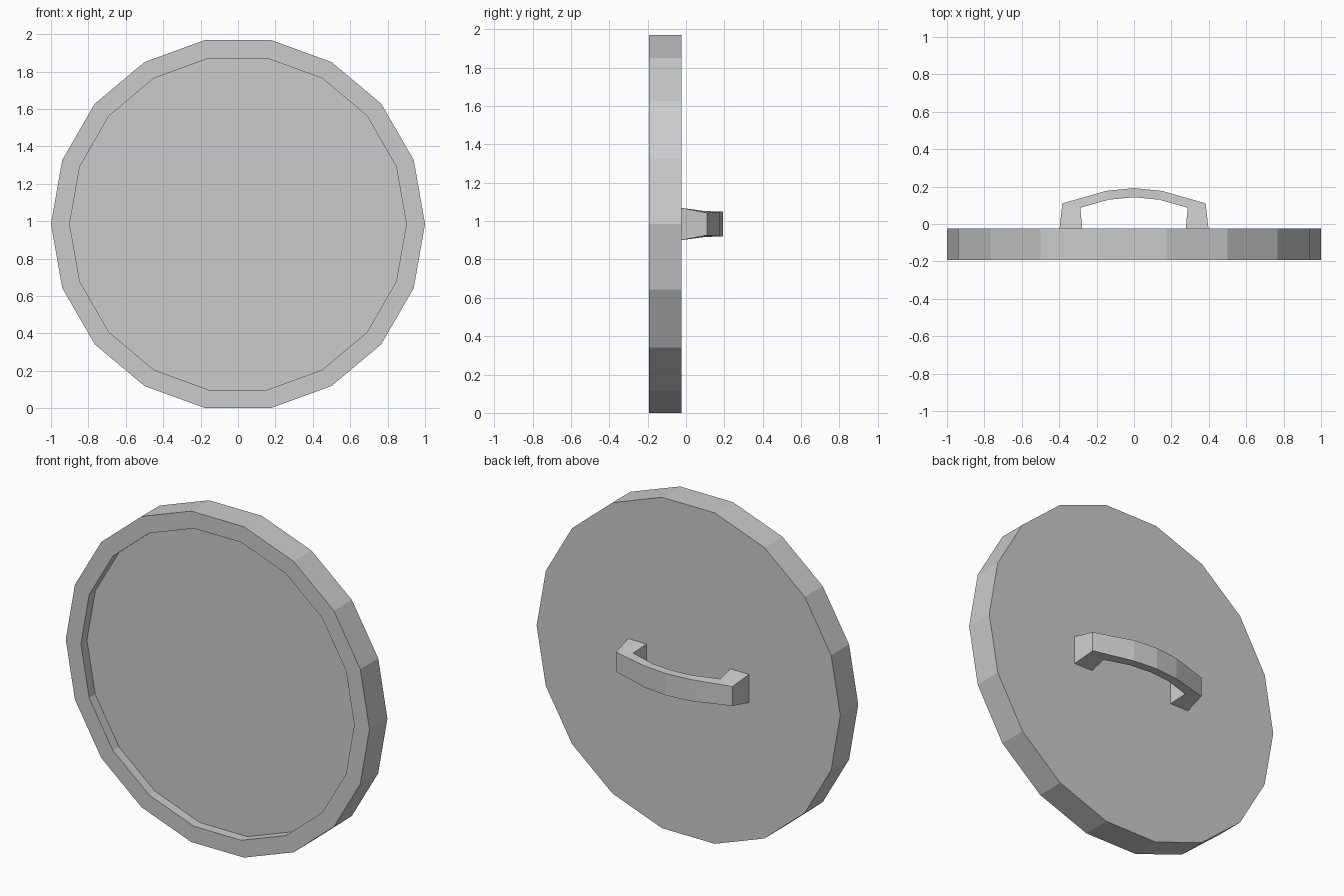
import bpy, bmesh, math

if "Cube" in bpy.data.objects:
    bpy.data.objects.remove(bpy.data.objects["Cube"])

CZ = math.sin(math.radians(80))   # disc centre height for an 18-gon of radius 1
SIDES = 18
FRONT, BACK, FLOOR = -0.192, -0.023, -0.135


def make_object(name, bm):
    bmesh.ops.recalc_face_normals(bm, faces=bm.faces)
    mesh = bpy.data.meshes.new(name)
    bm.to_mesh(mesh)
    bm.free()
    obj = bpy.data.objects.new(name, mesh)
    bpy.context.collection.objects.link(obj)
    return obj


def bridge(bm, a, b):
    for i in range(len(a)):
        j = (i + 1) % len(a)
        bm.faces.new((a[i], a[j], b[j], b[i]))


# Lid disc with a shallow recess in the front
bm = bmesh.new()
rings = []
for r, y in ((1, BACK), (1, FRONT), (0.9, FRONT), (0.9, FLOOR)):
    rings.append([bm.verts.new((r * math.cos(2 * math.pi * i / SIDES), y,
                                CZ + r * math.sin(2 * math.pi * i / SIDES)))
                  for i in range(SIDES)])
for a, b in zip(rings, rings[1:]):
    bridge(bm, a, b)
bm.faces.new(rings[0])
bm.faces.new(rings[-1])
make_object("lid_disc", bm)

# Arched handle: half sections as (outer x, y, half width), (inner x, y, half width)
half = [((0.398, BACK, 0.084), (0.277, BACK, 0.084)),
        ((0.383, 0.110, 0.058), (0.287, 0.087, 0.069)),
        ((0.15, 0.177, 0.064), (0.135, 0.130, 0.066)),
        ((0.0, 0.192, 0.065), (0.0, 0.143, 0.066))]
mirrored = [tuple((-x, y, w) for x, y, w in s) for s in reversed(half[:-1])]

bm = bmesh.new()
sections = []
for (ox, oy, ow), (ix, iy, iw) in half + mirrored:
    sections.append([bm.verts.new(p) for p in (
        (ox, oy, CZ - ow), (ox, oy, CZ + ow),
        (ix, iy, CZ + iw), (ix, iy, CZ - iw))])
for a, b in zip(sections, sections[1:]):
    bridge(bm, a, b)
bm.faces.new(sections[0])
bm.faces.new(sections[-1])
make_object("handle", bm)
